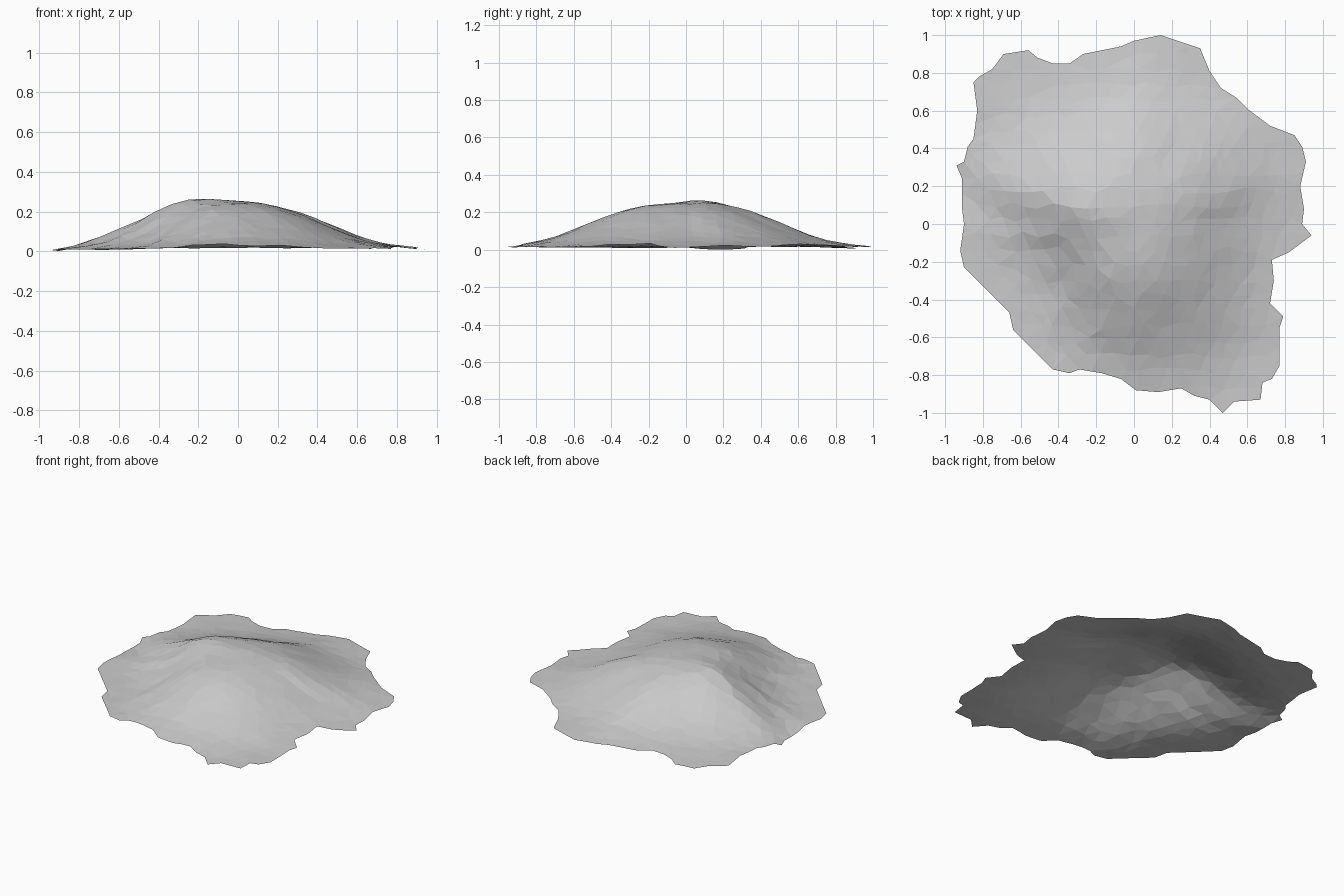
import bpy
import bmesh
import math
import random
from mathutils import Vector, noise
from mathutils.geometry import delaunay_2d_cdt

random.seed(4)
cube = bpy.data.objects.get("Cube")
if cube:
    bpy.data.objects.remove(cube, do_unlink=True)

# Ragged shoreline of the land patch, in hundredths, counter-clockwise
SHORE = [
    (94, -6), (89, 0), (90, 8), (88, 20), (91, 33), (89, 41), (85, 47), (72, 52),
    (60, 61), (54, 67), (46, 72), (40, 81), (35, 93), (23, 97), (14, 100), (0, 97),
    (-7, 94), (-27, 90), (-34, 85), (-43, 85), (-51, 88), (-56, 92), (-69, 90),
    (-75, 82), (-82, 78), (-85, 75), (-83, 60), (-85, 45), (-88, 41), (-90, 33),
    (-94, 31), (-91, 24), (-91, 8), (-90, 0), (-92, -14), (-90, -23), (-66, -47),
    (-64, -56), (-43, -77), (-34, -79), (-29, -77), (-17, -79), (-7, -82), (1, -88),
    (13, -89), (25, -87), (32, -91), (40, -93), (47, -100), (53, -94), (67, -93),
    (68, -84), (73, -82), (77, -75), (77, -55), (79, -49), (72, -42), (74, -30),
    (73, -19), (82, -15)]

# Distance from the summit to half height, every 20 degrees from +x:
# spurs run east, north, west and south, with a gully to the south-west
HALF_RADIUS = [.50, .56, .56, .53, .55, .50, .48, .51, .54,
               .44, .37, .36, .42, .51, .56, .57, .55, .51]
SUMMIT = Vector((-.05, 0))
SPACING = .08


def bump(p, x, y, width):
    """Soft round hill of height one."""
    return math.exp(-((p.x - x) ** 2 + (p.y - y) ** 2) / width ** 2)


def height(p):
    """Height of the hill above the ground at a point."""
    arm = p - SUMMIT
    step = math.degrees(math.atan2(arm.y, arm.x)) % 360 / 20
    i = int(step) % 18
    f = step - int(step)
    f = f * f * (3 - 2 * f)
    radius = HALF_RADIUS[i] * (1 - f) + HALF_RADIUS[(i + 1) % 18] * f
    t = arm.length / radius
    z = .023 + .238 * math.exp(-.7 * t ** 2.7)
    z += .027 * bump(p, -.25, .13, .2)
    z -= .022 * bump(p, -.95, .22, .15)
    rough = noise.noise(Vector((p.x * 5, p.y * 5, 3)))
    return z + .005 * rough + random.uniform(-.0015, .0015)


def edge_distance(p, a, b):
    """Distance from a point to a shoreline segment."""
    ab = b - a
    t = max(0, min(1, (p - a).dot(ab) / ab.length_squared))
    return (p - a - ab * t).length


def inside(p, loop):
    """Even-odd test against the shoreline."""
    hit = False
    for a, b in zip(loop, loop[1:] + loop[:1]):
        if (a.y > p.y) != (b.y > p.y):
            if p.x < a.x + (p.y - a.y) * (b.x - a.x) / (b.y - a.y):
                hit = not hit
    return hit


# Shoreline points, with long stretches divided
corners = [Vector(c) / 100 for c in SHORE]
shore = []
for a, b in zip(corners, corners[1:] + corners[:1]):
    n = max(1, round((b - a).length / SPACING))
    shore += [a.lerp(b, k / n) for k in range(n)]
rim = list(zip(shore, shore[1:] + shore[:1]))

# Jittered inner points
points = list(shore)
rows = int(2.2 / SPACING) + 1
for j in range(rows):
    for i in range(rows):
        p = Vector(((i + j % 2 / 2) * SPACING - 1.1, j * SPACING - 1.1))
        p += Vector((random.uniform(-1, 1), random.uniform(-1, 1))) * SPACING * .27
        if inside(p, shore) and min(edge_distance(p, a, b) for a, b in rim) > SPACING * .5:
            points.append(p)

# Triangulate the patch and lift it into a hill
count = len(shore)
edges = [(k, (k + 1) % count) for k in range(count)]
flat, _, tris, *_ = delaunay_2d_cdt(points, edges, [], 1, 1e-5)
bm = bmesh.new()
verts = [bm.verts.new((p.x, p.y, height(p))) for p in flat]
for tri in tris:
    bm.faces.new([verts[k] for k in tri])
lowest = min(v.co.z for v in verts)
bmesh.ops.translate(bm, verts=bm.verts, vec=(0, 0, -lowest))
bm.normal_update()
for face in bm.faces:
    if face.normal.z < 0:
        face.normal_flip()

mesh = bpy.data.meshes.new("hill_terrain")
bm.to_mesh(mesh)
bm.free()

# Plain grey stone
stone = bpy.data.materials.new("grey_stone")
stone.use_nodes = True
grey = (.6, .6, .6, 1)
stone.diffuse_color = grey
stone.node_tree.nodes["Principled BSDF"].inputs["Base Color"].default_value = grey
mesh.materials.append(stone)

hill = bpy.data.objects.new("hill_terrain", mesh)
bpy.context.collection.objects.link(hill)
